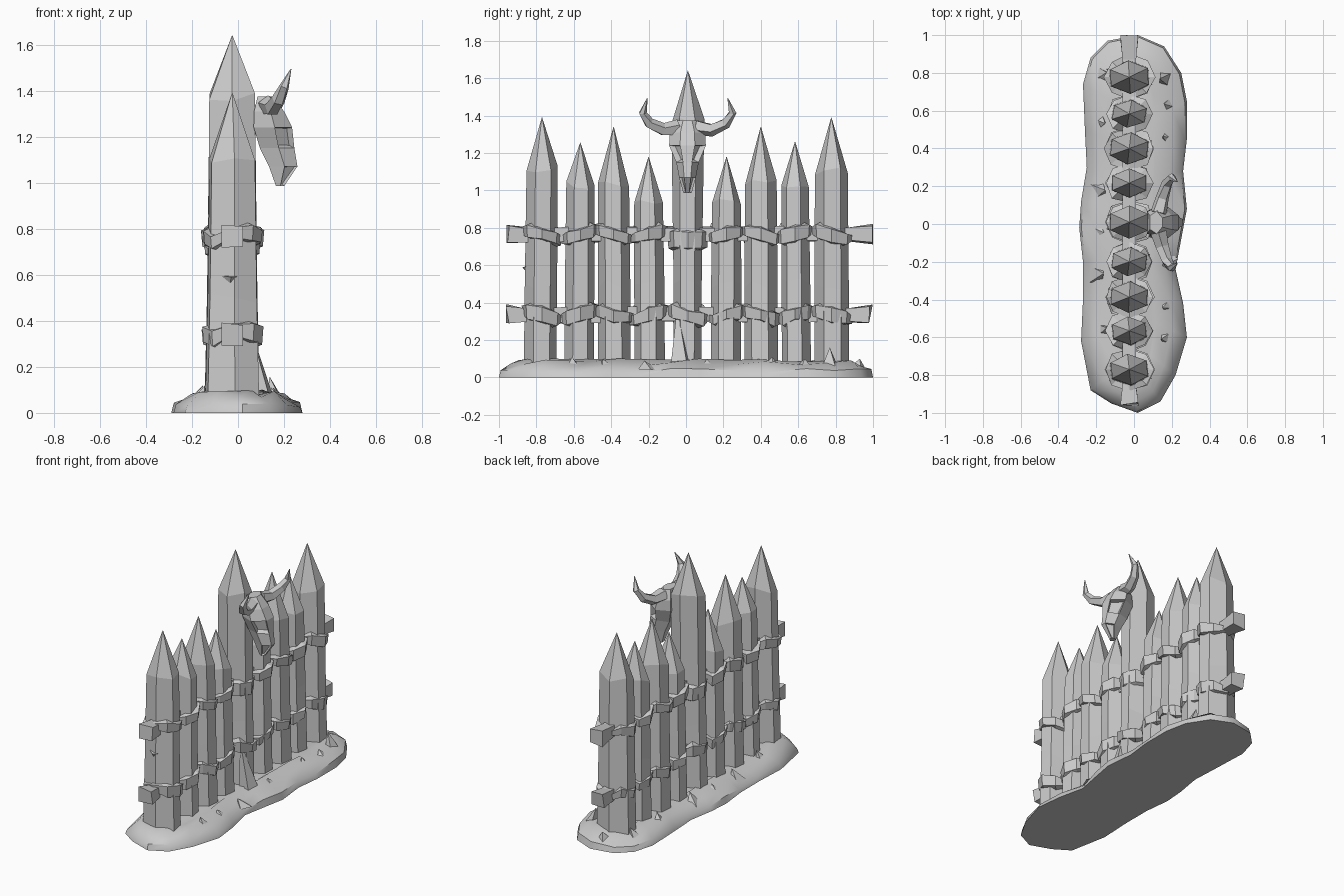
import bpy, bmesh, math, random
from mathutils import Vector

if "Cube" in bpy.data.objects:
    bpy.data.objects.remove(bpy.data.objects["Cube"])
random.seed(4)

mat = bpy.data.materials.new("pale grey")
mat.diffuse_color = (0.6, 0.6, 0.6, 1)
mat.use_nodes = True
mat.node_tree.nodes["Principled BSDF"].inputs["Base Color"].default_value = mat.diffuse_color


def jit(a):
    return random.uniform(-a, a)


def make(name, bm, smooth=None):
    bmesh.ops.recalc_face_normals(bm, faces=bm.faces)
    me = bpy.data.meshes.new(name)
    bm.to_mesh(me)
    bm.free()
    me.materials.append(mat)
    ob = bpy.data.objects.new(name, me)
    bpy.context.collection.objects.link(ob)
    if smooth:
        bpy.ops.object.select_all(action='DESELECT')
        ob.select_set(True)
        bpy.context.view_layer.objects.active = ob
        bpy.ops.object.shade_smooth_by_angle(angle=math.radians(smooth))
    return ob


def loft(bm, rings, closed=False, caps=True):
    """Skin a list of point rings; returns the faces by (ring, side)."""
    vs = [[bm.verts.new(p) for p in r] for r in rings]
    n, grid = len(vs[0]), {}
    for i in range(len(vs) if closed else len(vs) - 1):
        a, b = vs[i], vs[(i + 1) % len(vs)]
        for k in range(n):
            grid[i, k] = bm.faces.new((a[k], a[(k + 1) % n], b[(k + 1) % n], b[k]))
    if caps and not closed:
        bm.faces.new(vs[0])
        bm.faces.new(vs[-1])
    return grid


# earth mound: outline going round, stacked in shrinking rings
outline = [(0.02, -1), (0.14, -0.94), (0.22, -0.8), (0.28, -0.6), (0.26, -0.42), (0.22, -0.24),
           (0.25, -0.08), (0.28, 0.08), (0.26, 0.28), (0.28, 0.45), (0.28, 0.65), (0.25, 0.8),
           (0.16, 0.94), (0.02, 1), (-0.14, 0.97), (-0.23, 0.88), (-0.27, 0.74), (-0.26, 0.5),
           (-0.25, 0.3), (-0.28, 0.12), (-0.29, -0.02), (-0.27, -0.2), (-0.27, -0.4),
           (-0.28, -0.62), (-0.23, -0.88), (-0.12, -0.95)]
rings = []
for s, z, j in ((1, 0, 0), (0.96, 0.035, 0.015), (0.72, 0.075, 0.02), (0.4, 0.09, 0.012)):
    rings.append([(x * s, y * (1 - (1 - s) * 0.22), max(0, z + jit(j))) for x, y in outline])
bm = bmesh.new()
loft(bm, rings)
make("earth_mound", bm, 40)

# sharpened stakes: y, tip height, shoulder height, half width
stakes = [(-0.77, 1.39, 1.11, 0.083), (-0.565, 1.255, 1.03, 0.075), (-0.387, 1.34, 1.04, 0.083),
          (-0.2, 1.18, 0.93, 0.077), (0.01, 1.64, 1.37, 0.088), (0.217, 1.18, 0.93, 0.077),
          (0.4, 1.34, 1.05, 0.085), (0.583, 1.26, 1.01, 0.074), (0.777, 1.39, 1.1, 0.088)]
CX = -0.025


def hexagon(cx, cy, rx, ry, z, j=0.0, turn=0.0):
    return [(cx + rx * math.sin(math.radians(60 * k) + turn) * 1.1,
             cy + ry * math.cos(math.radians(60 * k) + turn), z + jit(j)) for k in range(6)]


for i, (y, tip, sh, w) in enumerate(stakes):
    bm = bmesh.new()
    t = jit(0.15)
    lean = jit(0.012)
    base_w = 0.075 if i == 4 else w + 0.004
    loft(bm, [hexagon(CX, y + lean, w + 0.035, base_w, 0.03, 0, t),
              hexagon(CX, y + lean / 2, w + 0.024, base_w, 0.5, 0.03, t),
              hexagon(CX, y, w + 0.016, w, sh, 0.025, t),
              hexagon(CX, y, 0.001, 0.001, tip, 0, t)])
    make("stake_%d" % (i + 1), bm)

# cross rails and their faceted bindings at two heights
for level, zc in (("lower", 0.335), ("upper", 0.765)):
    bm = bmesh.new()
    secs = []
    for y in (-0.955, -0.86, -0.5, 0, 0.5, 0.88, 0.99):
        h = 0.05 if abs(y) > 0.9 else 0.038
        secs.append([(CX + sx * h * 0.95, y + jit(0.012), zc + sz * h + jit(0.008))
                     for sx, sz in ((-1, -1), (1, -1), (1, 1), (-1, 1))])
    loft(bm, secs)
    make(level + "_rail", bm)
    for i, (y, tip, sh, w) in enumerate(stakes):
        big = i == 4 and level == "upper"
        bm = bmesh.new()
        tilt = 0.026 * (1 if i % 2 else -1)
        rings = []
        for k in range(8):
            a = math.radians(45 * k)
            c, s = math.cos(a), math.sin(a)
            h = 0.055 if big else (0.022 if k % 4 == 0 else 0.04) + jit(0.01)
            z = zc - (0.03 if big else 0) + (0 if big else tilt * c * (1 if s >= 0 else -1)) + jit(0.008)
            rx, ry = w + 0.018, w + 0.004
            out = 0.012 if big else 0.022 + jit(0.008)
            P = lambda e, dz: (CX + (rx + e) * s, y + (ry + e) * c, z + dz)
            rings.append([P(-0.01, -h), P(out, -h * 0.8), P(out + 0.006, h * 0.75), P(-0.01, h)])
        loft(bm, rings, closed=True)
        make("%s_binding_%d" % (level, i + 1), bm)

# pointed wedges: split wood and stones (x, y, z, half x, half y, height, lean)
shards = [(0.1, -0.03, 0.08, 0.06, 0.06, 0.3, -0.05)]
for x, y, h in ((0.17, 0.77, 0.12), (0.2, 0.63, 0.06), (0.19, 0.45, 0.07), (0.18, 0.12, 0.06),
                (0.19, -0.2, 0.05), (0.19, -0.42, 0.06), (0.18, -0.6, 0.07), (-0.18, 0.78, 0.07),
                (-0.19, 0.55, 0.08), (-0.19, 0.18, 0.08), (-0.2, -0.02, 0.05), (-0.2, -0.27, 0.07),
                (-0.18, -0.57, 0.08), (-0.03, 0.91, 0.06), (-0.03, -0.89, 0.05)):
    shards.append((x, y, 0.04, 0.045, 0.06, h, -0.2 * x))
for i, (x, y, z, rx, ry, h, lean) in enumerate(shards):
    bm = bmesh.new()
    t = jit(1)
    base = [bm.verts.new((x + rx * math.cos(t + k * math.pi / 2), y + ry * math.sin(t + k * math.pi / 2), z))
            for k in range(4)]
    top = bm.verts.new((x + lean, y + jit(0.03), z + h))
    bm.faces.new(base)
    for k in range(4):
        bm.faces.new((base[k], base[(k + 1) % 4], top))
    make("wood_brace" if i == 0 else "ground_stone_%d" % i, bm)

# splinters on the outer stake
bm = bmesh.new()
a, b, c, d = [bm.verts.new(p) for p in ((-0.11, -0.81, 0.6), (0.06, -0.81, 0.6), (-0.04, -0.82, 0.52), (-0.03, -0.875, 0.59))]
for f in ((a, b, c), (a, b, d), (b, c, d), (c, a, d)):
    bm.faces.new(f)
make("stake_splinter", bm)

# horned skull: stations of height, front x, back x, half width
SY = 0.008
rings = []
for z, xf, xb, w in ((1.375, 0.15, 0.085, 0.06), (1.31, 0.2, 0.07, 0.095), (1.24, 0.235, 0.068, 0.098),
                     (1.15, 0.245, 0.095, 0.06), (1.07, 0.258, 0.135, 0.045), (0.985, 0.2, 0.165, 0.022)):
    m = xf * 0.55 + xb * 0.45
    rings.append([(xf, SY - w * 0.4, z), (xf, SY + w * 0.4, z), (m, SY + w, z),
                  (xb, SY + w * 0.6, z), (xb, SY - w * 0.6, z), (m, SY - w, z)])
bm = bmesh.new()
g = loft(bm, rings)
bm.normal_update()
bmesh.ops.recalc_face_normals(bm, faces=bm.faces)
# eye sockets and nostrils sunk into the side-front faces
bmesh.ops.inset_individual(bm, faces=[g[2, 1], g[2, 5]], thickness=0.012, depth=-0.03)
bmesh.ops.inset_individual(bm, faces=[g[4, 1], g[4, 5]], thickness=0.008, depth=-0.012)
make("skull", bm)

path = [(0.13, 0.05, 1.335, 0.045), (0.15, 0.13, 1.325, 0.036), (0.175, 0.205, 1.36, 0.03),
        (0.2, 0.24, 1.415, 0.022), (0.23, 0.215, 1.493, 0.002)]
for side, name in ((-1, "left_horn"), (1, "right_horn")):
    pts = [Vector((x, y * side, z)) for x, y, z, r in path]
    rings = []
    for i, p in enumerate(pts):
        d = (pts[min(i + 1, 4)] - pts[max(i - 1, 0)]).normalized()
        u = d.cross(Vector((1, 0, 0))).normalized()
        v = d.cross(u)
        rings.append([p + Vector((0, SY, 0)) + (u * math.cos(k * math.tau / 5) + v * math.sin(k * math.tau / 5)) * path[i][3]
                      for k in range(5)])
    bm = bmesh.new()
    loft(bm, rings)
    make(name, bm)
